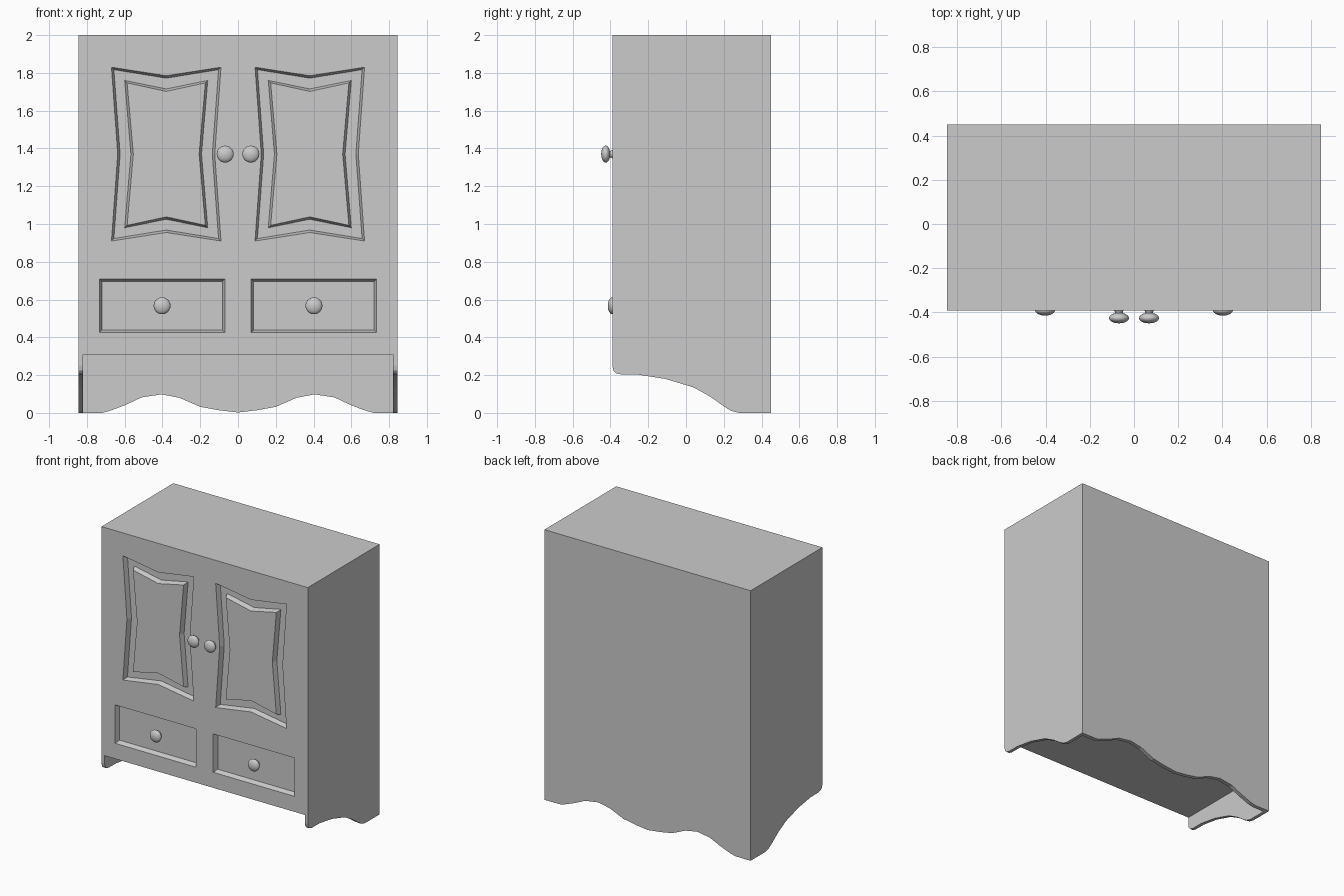
import bpy, bmesh
from math import sin, cos, pi

if "Cube" in bpy.data.objects:
    bpy.data.objects.remove(bpy.data.objects["Cube"])

W, FRONT, BACK, BASE, TOP = 0.845, -0.39, 0.45, 0.31, 2.0
THICK, DEPTH, BEVEL = 0.025, 0.035, 0.013


def loft(name, rings, smooth=False):
    """Solid skinned through closed rings of equal length, capped at both ends."""
    bm = bmesh.new()
    vs = [[bm.verts.new(p) for p in ring] for ring in rings]
    n = len(rings[0])
    for a, b in zip(vs, vs[1:]):
        for i in range(n):
            j = (i + 1) % n
            bm.faces.new((a[i], a[j], b[j], b[i]))
    bm.faces.new(vs[0])
    bm.faces.new(vs[-1])
    bmesh.ops.recalc_face_normals(bm, faces=bm.faces)
    mesh = bpy.data.meshes.new(name)
    bm.to_mesh(mesh)
    bm.free()
    ob = bpy.data.objects.new(name, mesh)
    bpy.context.collection.objects.link(ob)
    if smooth:
        activate(ob)
        bpy.ops.object.shade_smooth_by_angle(angle=0.9)
    return ob


def activate(ob):
    bpy.ops.object.select_all(action='DESELECT')
    ob.select_set(True)
    bpy.context.view_layer.objects.active = ob


def outline(cx, cz, hw, hh, mw, mh, inset, y):
    """Frame outline with pinched side midpoints, at a given inset and depth."""
    hw, hh, mw, mh = (v - inset for v in (hw, hh, mw, mh))
    pts = [(-hw, hh), (0, mh), (hw, hh), (mw, 0),
           (hw, -hh), (0, -mh), (-hw, -hh), (-mw, 0)]
    return [(cx + x, y, cz + z) for x, z in pts]


def recess(body, *dims):
    """Cut a bevelled recess into the cabinet front."""
    cutter = loft("recess_cutter", [outline(*dims, -BEVEL, FRONT - DEPTH),
                                    outline(*dims, BEVEL, FRONT + DEPTH)])
    cutter.hide_render = True
    mod = body.modifiers.new("recess", 'BOOLEAN')
    mod.operation, mod.solver, mod.object = 'DIFFERENCE', 'EXACT', cutter
    activate(body)
    bpy.ops.object.modifier_apply(modifier=mod.name)
    bpy.data.objects.remove(cutter)


def knob(name, x, y, z):
    """Flattened round knob on a short flared stem."""
    prof = [(0.025, 0.002), (0.018, -0.006), (0.017, -0.014)]
    for i in range(11):
        a = -1.15 + (1.15 + pi / 2 - 0.05) * i / 10
        prof.append((0.045 * cos(a), -0.035 - 0.024 * sin(a)))
    loft(name, [[(x + r * cos(2 * pi * k / 24), y + d, z + r * sin(2 * pi * k / 24))
                 for k in range(24)] for r, d in prof], smooth=True)


# Cabinet case
case = loft("cabinet_case", [[(-W, FRONT, z), (W, FRONT, z), (W, BACK, z), (-W, BACK, z)]
                             for z in (BASE, TOP)])

# Doors and drawers, mirrored left and right
for side, s in (("left", -1), ("right", 1)):
    door = (s * 0.38, 1.37, 0.29, 0.46, 0.257, 0.415)
    recess(case, *door)
    loft(side + "_door_panel", [outline(*door, 0.07, FRONT + DEPTH),
                                outline(*door, 0.07 + BEVEL, FRONT)])
    knob(side + "_door_knob", s * 0.068, FRONT, 1.37)

    recess(case, s * 0.402, 0.567, 0.332, 0.142, 0.332, 0.142)
    knob(side + "_drawer_knob", s * 0.402, FRONT + DEPTH, 0.567)

    # Curved side skirt
    curve = [(FRONT, 0.25), (-0.385, 0.225), (-0.37, 0.21), (-0.34, 0.203), (-0.25, 0.202),
             (-0.11, 0.18), (0.04, 0.135), (0.13, 0.085), (0.2, 0.035),
             (0.24, 0.01), (0.28, 0), (BACK, 0), (BACK, BASE), (FRONT, BASE)]
    loft(side + "_skirt", [[(x, y, z) for y, z in curve]
                           for x in (s * W, s * (W - THICK))])

# Scalloped back skirt
half = [(0.1, 0.014), (0.2, 0.032), (0.31, 0.08), (0.405, 0.098), (0.51, 0.082),
        (0.6, 0.04), (0.68, 0.01), (0.72, 0), (W - THICK, 0), (W - THICK, BASE)]
wave = [(-x, z) for x, z in reversed(half)] + [(0, 0.002)] + half
loft("back_skirt", [[(x, y, z) for x, z in wave] for y in (BACK - 0.03, BACK)])
